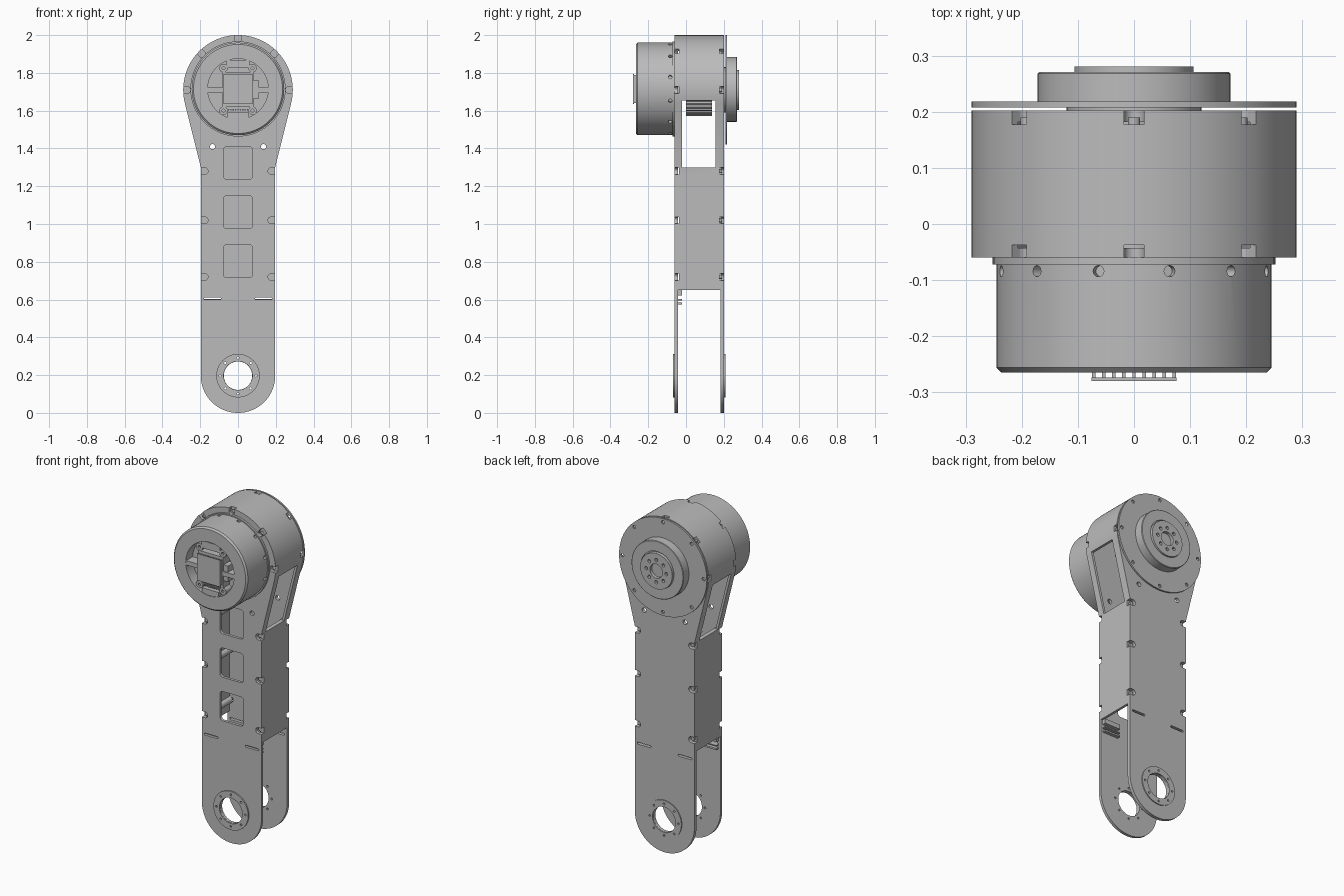
import bpy, bmesh
from math import sin, cos, pi, radians

if "Cube" in bpy.data.objects:
    bpy.data.objects.remove(bpy.data.objects["Cube"])

HEAD_Z, HEAD_R = 1.71, 0.29
HUB_Z, ARM_W = 0.197, 0.197
WALL = 0.015

grey = bpy.data.materials.new("machined grey")
grey.use_nodes = True
grey.diffuse_color = (0.5, 0.5, 0.5, 1)
grey.node_tree.nodes["Principled BSDF"].inputs["Base Color"].default_value = (0.5, 0.5, 0.5, 1)
parts = []


def keep(obj, name):
    obj.name = name
    obj.data.materials.clear()
    obj.data.materials.append(grey)
    parts.append(obj)
    return obj


# 2D outline helpers, in (x, z)
def arc(cx, cz, r, a0, a1, n=24):
    return [(cx + r * cos(radians(a0 + (a1 - a0) * i / n)),
             cz + r * sin(radians(a0 + (a1 - a0) * i / n))) for i in range(n + 1)]


def circle(cx, cz, r, n=32):
    return arc(cx, cz, r, 0, 360, n)[:-1]


def ring_of(cz, r, count, size, start=0):
    return [circle(r * cos(a), cz + r * sin(a), size, 12)
            for a in (radians(start) + 2 * pi * i / count for i in range(count))]


def rounded(cx, cz, w, h, r):
    pts = []
    for sx, sz, a in ((1, 1, 0), (-1, 1, 90), (-1, -1, 180), (1, -1, 270)):
        pts += arc(cx + sx * (w / 2 - r), cz + sz * (h / 2 - r), r, a, a + 90, 5)
    return pts


def slab(name, loops, y0, y1):
    """Filled outlines (inner loops are holes) extruded from y0 to y1."""
    cu = bpy.data.curves.new(name, "CURVE")
    cu.dimensions, cu.fill_mode, cu.extrude = "2D", "BOTH", (y1 - y0) / 2
    for loop in loops:
        sp = cu.splines.new("POLY")
        sp.points.add(len(loop) - 1)
        for p, (x, z) in zip(sp.points, loop):
            p.co = (x, z, 0, 1)
        sp.use_cyclic_u = True
    ob = bpy.data.objects.new(name, cu)
    bpy.context.collection.objects.link(ob)
    ob.location.y, ob.rotation_euler.x = (y0 + y1) / 2, pi / 2
    select(ob)
    bpy.ops.object.convert(target="MESH")
    ob = bpy.context.object
    bm = bmesh.new()
    bm.from_mesh(ob.data)
    bmesh.ops.remove_doubles(bm, verts=bm.verts, dist=1e-5)
    bmesh.ops.recalc_face_normals(bm, faces=bm.faces)
    bm.to_mesh(ob.data)
    bm.free()
    return keep(ob, name)


def lathe(name, profile, z, steps=72):
    """Revolve (radius, y) points about the y axis at height z."""
    bm = bmesh.new()
    vs = [bm.verts.new((r, y, 0)) for r, y in profile]
    es = [bm.edges.new(pair) for pair in zip(vs, vs[1:])]
    bmesh.ops.spin(bm, geom=vs + es, cent=(0, 0, 0), axis=(0, 1, 0), angle=2 * pi, steps=steps)
    bmesh.ops.remove_doubles(bm, verts=bm.verts, dist=1e-5)
    bmesh.ops.recalc_face_normals(bm, faces=bm.faces)
    me = bpy.data.meshes.new(name)
    bm.to_mesh(me)
    bm.free()
    ob = bpy.data.objects.new(name, me)
    bpy.context.collection.objects.link(ob)
    ob.location.z = z
    return keep(ob, name)


def box(name, x0, x1, y0, y1, z0, z1):
    bpy.ops.mesh.primitive_cube_add(size=1, location=((x0 + x1) / 2, (y0 + y1) / 2, (z0 + z1) / 2))
    ob = bpy.context.object
    ob.scale = (x1 - x0, y1 - y0, z1 - z0)
    return keep(ob, name)


def select(ob):
    bpy.ops.object.select_all(action="DESELECT")
    ob.select_set(True)
    bpy.context.view_layer.objects.active = ob


def cut(target, cutter):
    select(target)
    mod = target.modifiers.new("cut", "BOOLEAN")
    mod.operation, mod.solver, mod.object = "DIFFERENCE", "EXACT", cutter
    bpy.ops.object.modifier_apply(modifier=mod.name)


def discard(ob):
    parts.remove(ob)
    bpy.data.objects.remove(ob)


# Arm side plates
head = arc(0, HEAD_Z, HEAD_R, -14.3, 194.3, 72)
outline = [(ARM_W, 1.3)] + head + [(-ARM_W, 1.3)] + arc(0, HUB_Z, ARM_W, 180, 360, 48)
holes = [circle(0, HUB_Z, 0.075, 48)] + ring_of(HUB_Z, 0.095, 8, 0.006)
for s in (-1, 1):
    holes += [rounded(s * 0.135, 0.605, 0.09, 0.012, 0.005), circle(s * 0.135, 1.41, 0.014, 16)]
windows = [rounded(0, z, 0.156, 0.175, 0.02) for z in (0.803, 1.063, 1.323)]
front_plate = slab("front_plate", [outline] + holes + windows, -0.06, -0.043)
back_plate = slab("back_plate", [outline] + holes, 0.182, 0.202)

# Wall joining the plates, open at the bottom
inner = arc(0, HEAD_Z, HEAD_R - WALL, 194.3, -14.3, 72)
w = ARM_W - WALL
wall = slab("side_wall", [[(ARM_W, 0.65), (ARM_W, 1.3)] + head + [(-ARM_W, 1.3), (-ARM_W, 0.65),
            (-w, 0.65), (-w, 1.3)] + inner + [(w, 1.3), (w, 0.65)]], -0.043, 0.182)
opening = box("side_opening", -1, 1, -0.02, 0.155, 1.3, 1.655)
cut(wall, opening)
discard(opening)

# Screw notches around the rim, with a post and a screw at each
spots = [(s * (ARM_W - 0.02), z, 90 - 90 * s) for s in (-1, 1) for z in (0.72, 1.02, 1.28)]
for a in (0, 45, 90, 135, 180):
    r = HEAD_R - 0.02
    spots.append((r * cos(radians(a)), HEAD_Z + r * sin(radians(a)), a))
notches = []
for x, z, a in spots:
    c, s = cos(radians(a)), sin(radians(a))
    tips = [(x + 0.04 * c + k * 0.018 * s, z + 0.04 * s - k * 0.018 * c) for k in (1, -1)]
    notches.append(tips + arc(x, z, 0.018, a + 90, a + 270, 10))
for y0, y1, plate in ((-0.08, -0.037, front_plate), (0.177, 0.23, back_plate)):
    cutter = slab("notch_cutter", notches, y0, y1)
    cut(plate, cutter)
    cut(wall, cutter)
    discard(cutter)
posts = [circle(x, z, 0.0185, 20) for x, z, a in spots]
slab("spacer_posts", posts, -0.037, 0.177)
screws = [circle(x, z, 0.011, 12) for x, z, a in spots]
slab("front_screws", screws, -0.038, -0.05)
slab("back_screws", screws, 0.176, 0.19)

# Bearing rings at the fork end
hub = [circle(0, HUB_Z, 0.115, 48), circle(0, HUB_Z, 0.076, 48)] + ring_of(HUB_Z, 0.095, 8, 0.006)
slab("front_hub_ring", hub, -0.068, -0.06)
slab("back_hub_ring", hub, 0.202, 0.208)

# Cable comb inside the front plate
for s in (-1, 1):
    for z0, z1 in ((0.622, 0.65), (0.574, 0.584), (0.596, 0.602)):
        a, b = sorted((s * 0.08, s * 0.185))
        box("cable_comb", a, b, -0.044, -0.022, z0, z1)

# Motor can with recessed front and radial screw holes
can = lathe("motor_can", [(0, -0.2), (0.16, -0.2), (0.16, -0.265), (0.236, -0.265), (0.245, -0.256),
            (0.245, -0.072), (0.252, -0.072), (0.252, -0.06), (0, -0.06)], HEAD_Z + 0.005)
for i in range(12):
    a = radians(15 + 30 * i)
    bpy.ops.mesh.primitive_cylinder_add(vertices=16, radius=0.01, depth=0.04, rotation=(0, a, 0),
                                        location=(0.245 * sin(a), -0.084, HEAD_Z + 0.005 + 0.245 * cos(a)))
    drill = keep(bpy.context.object, "drill")
    cut(can, drill)
    discard(drill)

# Controller inside the recess
box("controller_block", -0.083, 0.083, -0.258, -0.2, 1.62, 1.805)
box("heat_sink_plate", -0.076, 0.076, -0.28, -0.274, 1.635, 1.795)
for i in range(9):
    x = -0.072 + i * 0.018
    box("heat_sink_fin", x - 0.003, x + 0.003, -0.275, -0.257, 1.64, 1.79)
box("side_connector", 0.083, 0.112, -0.255, -0.2, 1.665, 1.76)
box("top_connector", -0.06, 0.06, -0.258, -0.2, 1.825, 1.868)
box("bottom_connector", -0.056, 0.056, -0.262, -0.2, 1.512, 1.59)
for s in (-1, 1):
    a, b = sorted((s * 0.08, s * 0.163))
    box("recess_spoke", a, b, -0.262, -0.2, 1.697, 1.723)
    for z in (1.6, 1.825):
        slab("mounting_ear", [circle(s * 0.077, z, 0.022, 20), circle(s * 0.077, z, 0.008, 12)], -0.255, -0.2)
slab("connector_pins", [circle(-0.05 + 0.0125 * i, 1.605, 0.004, 8) for i in range(9)], -0.258, -0.2)

# Ribbed gearbox inside the head
teeth = []
for i in range(36):
    for r, d in ((0.122, 0), (0.122, 4), (0.138, 5), (0.138, 9)):
        a = radians(10 * i + d)
        teeth.append((r * cos(a), HEAD_Z + r * sin(a)))
slab("ribbed_gearbox", [teeth], 0, 0.137)
lathe("gearbox_shaft", [(0, -0.06), (0.05, -0.06), (0.05, 0.19), (0, 0.19)], HEAD_Z)

# Rear cover and output flange
lathe("cover_spacer", [(0, 0.2), (0.12, 0.2), (0.12, 0.21), (0, 0.21)], HEAD_Z)
slab("rear_cover", [circle(0, HEAD_Z, HEAD_R, 96)] + ring_of(HEAD_Z, 0.268, 8, 0.01), 0.208, 0.218)
lathe("output_boss", [(0, 0.21), (0.172, 0.21), (0.172, 0.268), (0.169, 0.271), (0.11, 0.271),
                      (0.11, 0.262), (0, 0.262)], HEAD_Z + 0.003)
slab("output_flange", [circle(0, HEAD_Z, 0.106, 64), circle(0, HEAD_Z, 0.042, 32)]
     + ring_of(HEAD_Z, 0.066, 8, 0.01), 0.262, 0.281)

# Smooth round surfaces, keep edges sharp
for ob in parts:
    select(ob)
    bpy.ops.object.shade_smooth_by_angle(angle=radians(30))
